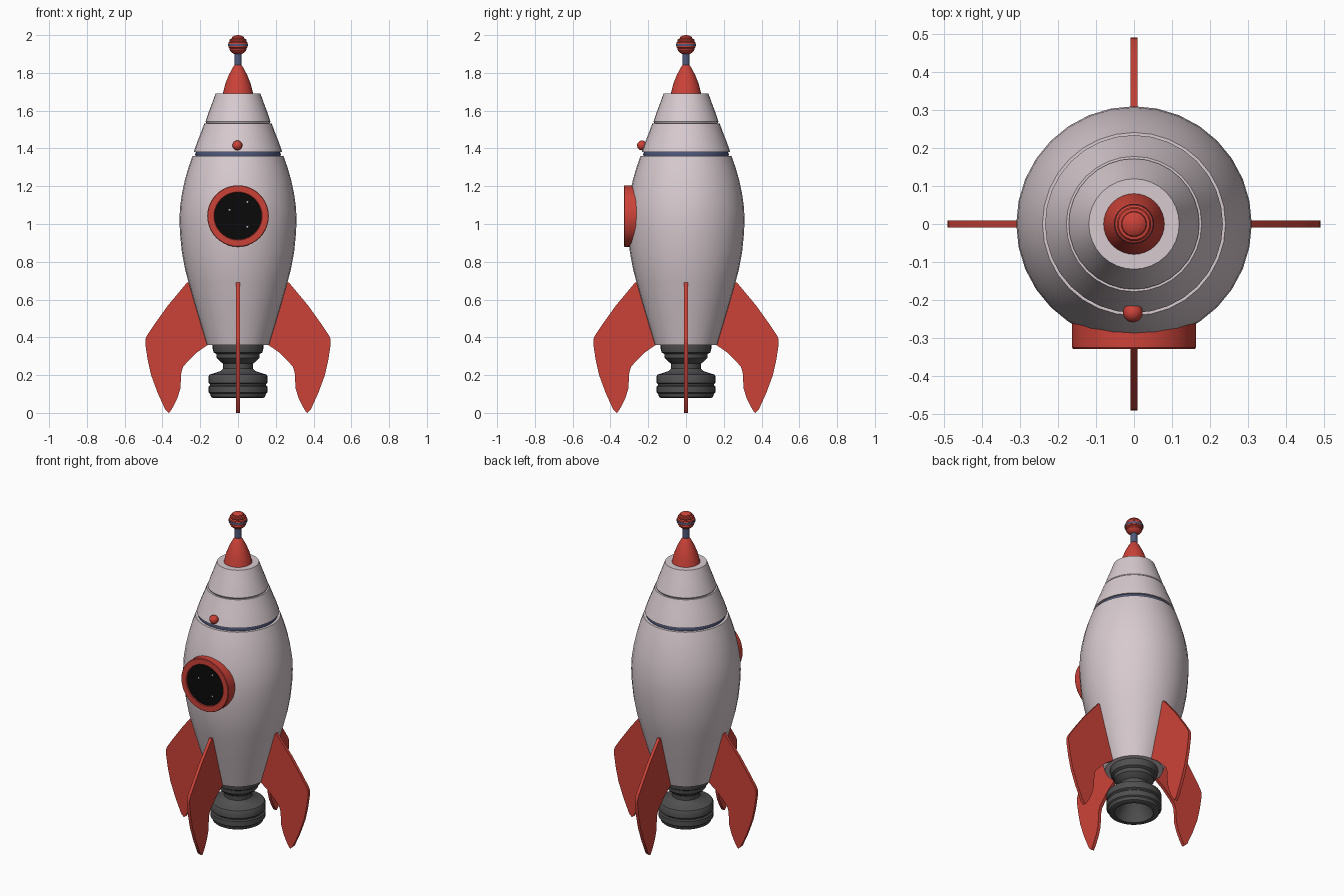
import bpy, bmesh, math
from mathutils import Matrix, Vector

if "Cube" in bpy.data.objects:
    bpy.data.objects.remove(bpy.data.objects["Cube"])


def material(name, rgb):
    m = bpy.data.materials.new(name)
    m.diffuse_color = (*rgb, 1)
    m.use_nodes = True
    m.node_tree.nodes["Principled BSDF"].inputs["Base Color"].default_value = m.diffuse_color
    return m


HULL = material("hull", (0.68, 0.59, 0.62))
RED = material("red", (0.60, 0.055, 0.04))
BLUE = material("blue", (0.08, 0.10, 0.20))
DARK = material("dark_metal", (0.08, 0.08, 0.08))
BLACK = material("black", (0.003, 0.003, 0.003))
WHITE = material("white", (0.9, 0.9, 0.9))


def finish(name, bm, mat, angle=35):
    bmesh.ops.remove_doubles(bm, verts=bm.verts, dist=1e-5)
    bmesh.ops.recalc_face_normals(bm, faces=bm.faces)
    me = bpy.data.meshes.new(name)
    bm.to_mesh(me)
    bm.free()
    ob = bpy.data.objects.new(name, me)
    bpy.context.collection.objects.link(ob)
    me.materials.append(mat)
    bpy.ops.object.select_all(action='DESELECT')
    ob.select_set(True)
    bpy.context.view_layer.objects.active = ob
    bpy.ops.object.shade_smooth_by_angle(angle=math.radians(angle))
    return ob


def lathe(name, profile, mat, matrix=Matrix(), steps=32, angle=35):
    """Spin (radius, height) points around z, then place with matrix."""
    bm = bmesh.new()
    vs = [bm.verts.new((r, 0, z)) for r, z in profile]
    es = [bm.edges.new(p) for p in zip(vs, vs[1:])]
    bmesh.ops.spin(bm, geom=vs + es, cent=(0, 0, 0), axis=(0, 0, 1),
                   angle=math.tau, steps=steps, use_duplicate=False)
    bmesh.ops.remove_doubles(bm, verts=bm.verts, dist=1e-5)
    bm.transform(matrix)
    return finish(name, bm, mat, angle)


# Hull and the two stacked nose sections
lathe("hull", [(0, .36), (.165, .36), (.195, .46), (.225, .56), (.262, .69),
               (.28, .76), (.297, .85), (.307, .95), (.31, 1.02), (.307, 1.09),
               (.297, 1.16), (.282, 1.23), (.262, 1.30), (.241, 1.36), (0, 1.36)], HULL)
lathe("collar_ring", [(0, 1.35), (.222, 1.35), (.227, 1.367), (.222, 1.385), (0, 1.385)], BLUE)
lathe("lower_nose", [(0, 1.382), (.234, 1.382), (.215, 1.437), (.195, 1.487),
                     (.178, 1.533), (0, 1.533)], HULL)
lathe("upper_nose", [(0, 1.53), (.166, 1.53), (.172, 1.542), (.157, 1.587),
                     (.138, 1.637), (.119, 1.69), (0, 1.69)], HULL)

# Nose tip, antenna and grooved ball
lathe("nose_cone", [(0, 1.685), (.08, 1.69), (.068, 1.74), (.048, 1.79),
                    (.027, 1.83), (.018, 1.842), (0, 1.842)], RED)
lathe("antenna", [(0, 1.83), (.019, 1.83), (.019, 1.91), (0, 1.91)], BLUE, steps=16)
R, CZ = .052, 1.948
ball = []
for i in range(25):
    a = -math.pi / 2 + math.pi * i / 24
    r = R - .005 if i in (9, 15, 18) else R
    ball.append((r * math.cos(a) if 0 < i < 24 else 0, CZ + r * math.sin(a)))
lathe("antenna_ball", ball, RED)
lathe("ball_band", [(.045, CZ - .006), (.053, CZ - .006), (.053, CZ + .006), (.045, CZ + .006)], BLUE)

# Engine nozzle, hollow below
lathe("nozzle", [(0, .37), (.135, .37), (.135, .345), (.129, .32), (.115, .312), (.113, .29),
                 (.095, .272), (.08, .262), (.078, .235), (.09, .222), (.12, .212),
                 (.15, .203), (.156, .193), (.156, .158), (.149, .152), (.149, .146),
                 (.156, .14), (.156, .108), (.148, .102), (.143, .085), (.135, .08),
                 (.11, .08), (.10, .11), (.07, .17), (.045, .2), (0, .2)], DARK)

# Four fins
FIN = [(.16, .36), (.215, .322), (.27, .268), (.29, .245), (.30, .215), (.305, .13),
       (.32, .08), (.342, .035), (.36, .005), (.367, 0), (.385, .017), (.425, .105),
       (.46, .2), (.478, .28), (.491, .365), (.49, .39), (.482, .41), (.44, .472),
       (.37, .57), (.27, .69), (.25, .69), (.14, .38)]
for k, side in enumerate(("right", "back", "left", "front")):
    bm = bmesh.new()
    f = bm.faces.new([bm.verts.new((x, -.0095, z)) for x, z in FIN])
    ext = bmesh.ops.extrude_face_region(bm, geom=[f])
    bmesh.ops.translate(bm, vec=(0, .019, 0),
                        verts=[v for v in ext["geom"] if isinstance(v, bmesh.types.BMVert)])
    bm.transform(Matrix.Rotation(k * math.pi / 2, 4, 'Z'))
    finish(side + "_fin", bm, RED)

# Porthole: local z points to the front (-y)
WZ = 1.042
front = Matrix.Translation((0, 0, WZ)) @ Matrix.Rotation(math.pi / 2, 4, 'X')
lathe("porthole_frame", [(.125, .24), (.163, .24), (.163, .325), (.160, .329),
                         (.128, .329), (.125, .326), (.125, .24)], RED, front, 40)
lathe("porthole_glass", [(0, .25), (.127, .25), (.127, .322), (0, .322)], BLACK, front, 40)
for i, (x, z) in enumerate([(-.045, 1.075), (.05, 1.117), (.05, .985)]):
    spot = Matrix.Translation((x, 0, z)) @ Matrix.Rotation(math.pi / 2, 4, 'X')
    lathe(f"star_{i + 1}", [(0, .32), (.005, .32), (.005, .324), (0, .324)], WHITE, spot, 8)

# Lamp above the porthole
bm = bmesh.new()
bmesh.ops.create_uvsphere(bm, u_segments=20, v_segments=12, radius=.026,
                          matrix=Matrix.Translation((-.003, -.233, 1.416)))
finish("lamp", bm, RED)
